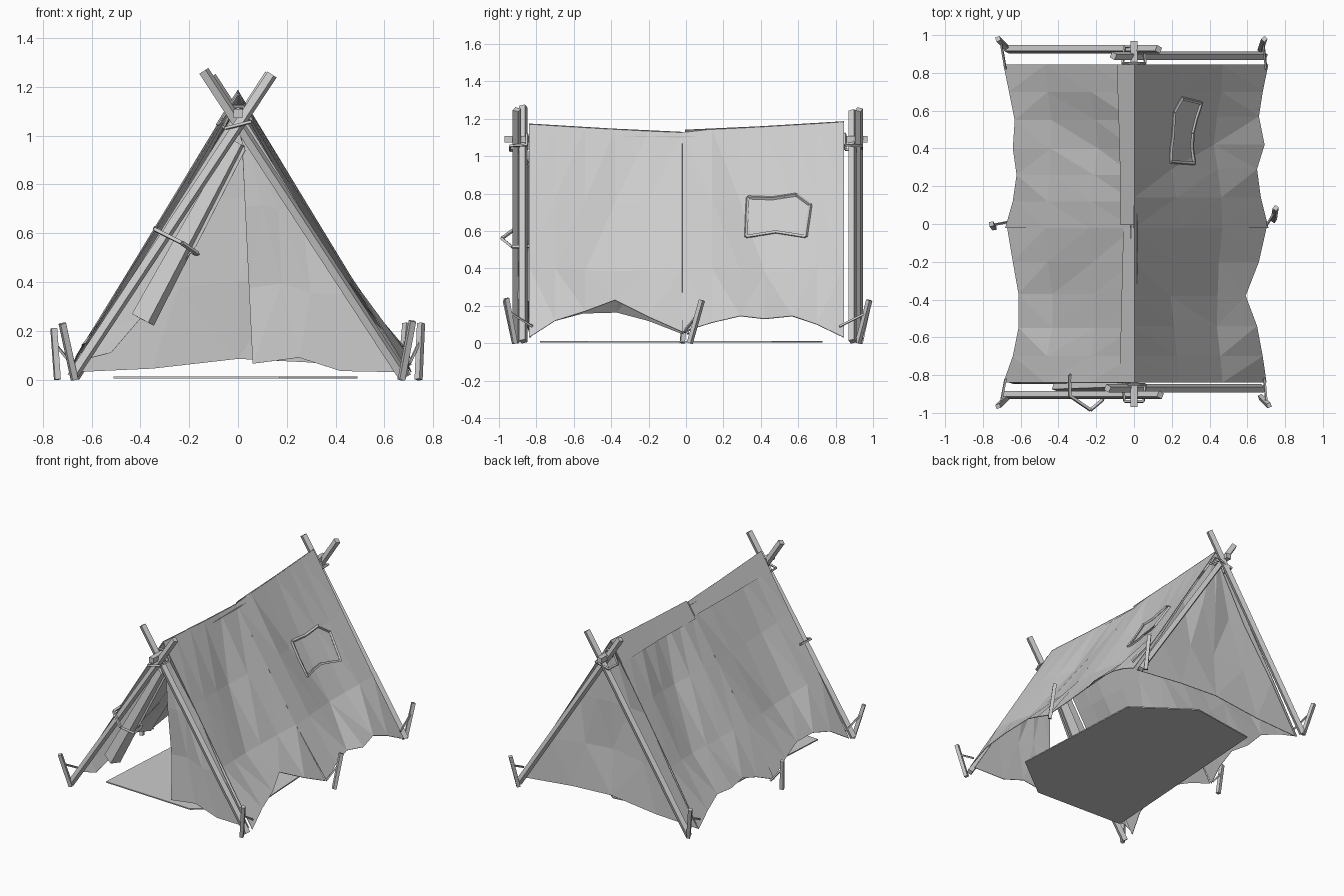
import bpy, bmesh, math
from mathutils import Vector
from mathutils.bvhtree import BVHTree

cube = bpy.data.objects.get("Cube")
if cube:
    bpy.data.objects.remove(cube, do_unlink=True)

grey = bpy.data.materials.new("plain_grey")
grey.use_nodes = True
GREY = (0.6, 0.6, 0.6, 1)
grey.diffuse_color = GREY
grey.node_tree.nodes["Principled BSDF"].inputs["Base Color"].default_value = GREY


def finish(name, bm, thickness=0):
    bmesh.ops.recalc_face_normals(bm, faces=bm.faces)
    mesh = bpy.data.meshes.new(name)
    bm.to_mesh(mesh)
    bm.free()
    mesh.materials.append(grey)
    obj = bpy.data.objects.new(name, mesh)
    bpy.context.collection.objects.link(obj)
    if thickness:
        mod = obj.modifiers.new("cloth", "SOLIDIFY")
        mod.thickness = thickness
        mod.offset = 0


def add_bar(bm, p, q, w, end=None, roll=20):
    """Four-sided bar from p to q, optionally tapering to another width."""
    p, q = Vector(p), Vector(q)
    d = q - p
    geo = bmesh.ops.create_cone(bm, cap_ends=True, segments=4, depth=d.length,
                                radius1=w * 0.707, radius2=(end or w) * 0.707)
    turn = d.to_track_quat('Z', 'Y').to_matrix()
    a = math.radians(roll)
    for v in geo["verts"]:
        x, y, z = v.co
        spun = Vector((x * math.cos(a) - y * math.sin(a), x * math.sin(a) + y * math.cos(a), z))
        v.co = turn @ spun + (p + q) / 2


def bar(name, p, q, w, end=None, roll=20):
    bm = bmesh.new()
    add_bar(bm, p, q, w, end, roll)
    finish(name, bm)


def cord(name, points, w=0.01, closed=True):
    bm = bmesh.new()
    ends = points[1:] + points[:1] if closed else points[1:]
    for p, q in zip(points, ends):
        add_bar(bm, p, q, w)
    finish(name, bm)


def grid(rows):
    """Triangulated sheet through rows of points."""
    bm = bmesh.new()
    vs = [[bm.verts.new(p) for p in row] for row in rows]
    for a, b in zip(vs, vs[1:]):
        for i in range(len(a) - 1):
            bm.faces.new((a[i], a[i + 1], b[i + 1], b[i]))
    bmesh.ops.recalc_face_normals(bm, faces=bm.faces)
    bmesh.ops.triangulate(bm, faces=bm.faces)
    return bm


def ridge(y):
    return (1.125 if y < -.01 else 1.137) + 0.045 * abs(y / 0.84) ** 1.2


# Sloping cloth walls: two sheets per side, with a wavy lower hem of (y, x, z).
# The cloth hangs taut at the pegs and sags inward between them.
def wall(name, side, hem):
    rows = [[], [], [], []]
    for y, x, z in hem:
        top = ridge(y)
        span = math.sin(math.pi * min(abs(y) / .84, 1)) ** 2
        for r in range(4):
            t = r / 3
            if r in (1, 2):
                sag = span * (.042 + .012 * math.sin(11 * y + 4 * r + side))
                px = .7 * t - .86 * sag
                pz = top + (.03 - top) * t - .5 * sag
            else:
                px, pz = x * t, top + (z - top) * t
            rows[r].append((side * px, y, pz))
    bm = grid(rows)
    tree = BVHTree.FromBMesh(bm)
    finish(name, bm, 0.004)
    return tree


wall("right_wall_front", 1, [
    (-.84, .70, .03), (-.7, .68, .12), (-.54, .65, .17), (-.38, .59, .23),
    (-.2, .66, .14), (-.02, .70, .06)])
window_wall = wall("right_wall_back", 1, [
    (-.02, .71, .06), (.14, .67, .11), (.29, .65, .145), (.42, .69, .13),
    (.57, .66, .145), (.7, .68, .1), (.845, .71, .03)])
wall("left_wall_front", -1, [
    (-.84, .69, .03), (-.7, .64, .12), (-.55, .61, .16), (-.37, .61, .165),
    (-.2, .64, .12), (-.02, .67, .05)])
wall("left_wall_back", -1, [
    (-.02, .68, .05), (.12, .64, .11), (.26, .62, .15), (.4, .64, .14),
    (.55, .63, .15), (.7, .66, .1), (.845, .69, .03)])


# Overlap strips folded over the ridge, from (y, width) pairs
def ridge_flap(name, ends):
    finish(name, grid([[(0, y, ridge(y) + .004) for y, w in ends],
                       [(-w, y, ridge(y) + .007 - 1.62 * w) for y, w in ends]]), .003)


ridge_flap("ridge_flap_front", [(-.84, .075), (-.4, .065), (-.02, .055)])
ridge_flap("ridge_flap_back", [(-.005, .07), (.4, .075), (.845, .09)])


# End panels gathered up to the peak, from a hem of (x, z)
def end_panel(name, y, hem, peak):
    rows = []
    for t in (0, .3, .62, .97):
        rows.append([(x + (peak[0] - x) * t,
                      y - math.copysign(.016, y) * math.sin(math.pi * t) * (1 + math.sin(5 * x + 6 * t)),
                      z + (peak[1] - z) * t) for x, z in hem])
    finish(name, grid(rows), .004)


end_panel("back_panel", .838, [(-.68, .03), (-.35, .045), (0, .085), (.3, .07), (.68, .03)], (0, 1.15))
end_panel("front_door_closed", -.832, [(.06, .065), (.25, .09), (.42, .035), (.67, .03)], (.01, 1.1))

# Open door gathered beside the left pole
outer = [(-.02, 1.08), (-.26, .7), (-.48, .35), (-.58, .2), (-.67, .05)]
inner = [(.03, .94), (-.17, .55), (-.4, .25), (-.52, .11), (-.64, .08)]
finish("front_door_open", grid([[(x, -.835, z) for x, z in outer],
                                [(x, -.845, z) for x, z in inner]]), .004)
bar("door_roll", (-.39, -.85, .245), (0, -.845, .97), .08, .05, roll=25)
cord("door_strap", [(-.34, -.80, .62), (-.34, -.91, .615), (-.23, -.985, .56),
                    (-.165, -.93, .515), (-.18, -.82, .52)], .014)

# Crossed end poles and the ridge pole
W = .033
bar("front_pole_left", (-.68, -.905, 0.01), (.14, -.905, 1.25), W)
bar("front_pole_right", (.68, -.87, 0.01), (-.14, -.87, 1.265), W)
bar("back_pole_left", (-.67, .925, 0.01), (.13, .925, 1.25), W)
bar("back_pole_right", (.69, .89, 0.01), (-.11, .89, 1.24), W)
bar("ridge_pole", (0, -.97, 1.09), (0, .97, 1.09), .036, roll=45)

# Lashings where the poles cross
for name, s in (("front_lashing", -1), ("back_lashing", 1)):
    y0, y1 = s * .85, s * .94
    cord(name, [(-.06, y0, 1.035), (-.05, y1, 1.03), (.05, y1, 1.055), (.06, y0, 1.06),
                (.025, y0, 1.12), (-.025, y0, 1.12)], .011)

# Corner and side pegs with tie cords
pegs = [
    ("front_right", (.67, -.915, 0), (.715, -.96, .24), (.69, -.82, .09)),
    ("front_left", (-.67, -.915, 0), (-.72, -.965, .23), (-.68, -.82, .09)),
    ("back_right", (.67, .92, 0), (.69, .98, .23), (.70, .82, .09)),
    ("back_left", (-.67, .93, 0), (-.72, .98, .23), (-.68, .82, .09)),
    ("side_right", (.74, .02, 0), (.75, .085, .23), (.70, -.01, .06)),
    ("side_left", (-.74, -.02, 0), (-.755, .0, .21), (-.67, .01, .05)),
]
for name, foot, head, tie in pegs:
    bar(name + "_peg", foot, head, .024)
    knot = Vector(foot).lerp(Vector(head), .7)
    cord(name + "_tie", [tie, tuple(knot)], closed=False)

# Window outline laid on the right wall
corners = [(.32, .57), (.48, .595), (.64, .57), (.665, .74), (.59, .795), (.46, .775), (.33, .78)]
outline = []
for a, b in zip(corners, corners[1:] + corners[:1]):
    for t in (0, .5):
        y, z = a[0] + (b[0] - a[0]) * t, a[1] + (b[1] - a[1]) * t
        hit = window_wall.ray_cast(Vector((2, y, z)), Vector((-1, 0, 0)))[0]
        outline.append((hit.x + .006, y, z))
cord("window_frame", outline, .014)

# Six-sided ground mat
bm = bmesh.new()
bm.faces.new([bm.verts.new((x, y, .008)) for x, y in (
    (.49, -.53), (.44, .46), (.06, .73), (-.42, .66), (-.51, -.75), (.17, -.78))])
finish("ground_mat", bm, .008)
